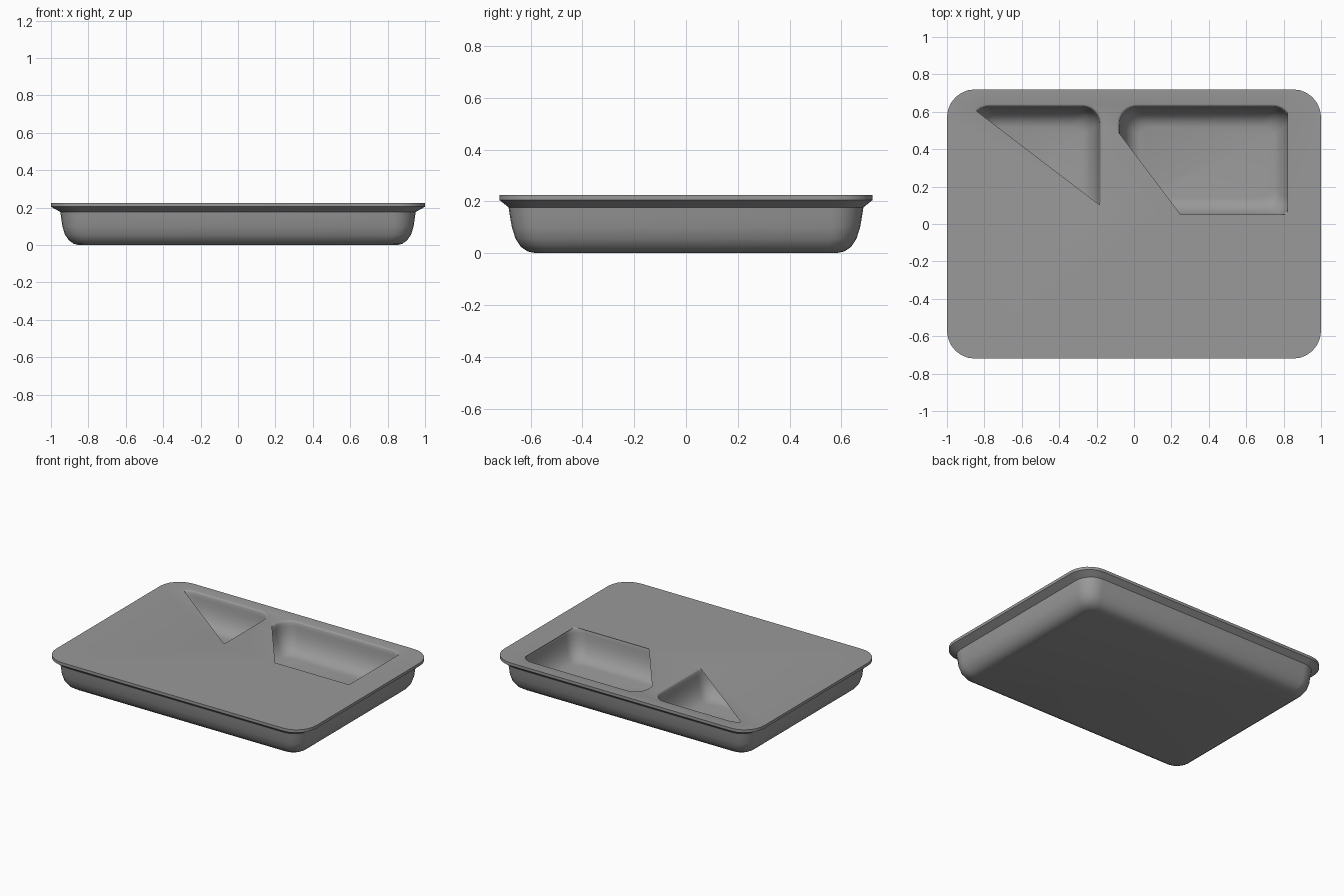
import bpy, bmesh
from math import sin, cos, radians

if "Cube" in bpy.data.objects:
    bpy.data.objects.remove(bpy.data.objects["Cube"])


def arc(cx, cy, r, a0, a1, n=6):
    return [(cx + r * cos(radians(a0 + (a1 - a0) * i / n)),
             cy + r * sin(radians(a0 + (a1 - a0) * i / n))) for i in range(n + 1)]


def rounded_rect(x0, x1, y0, y1, r):
    pts = []
    for cx, cy, a in ((x1 - r, y0 + r, -90), (x1 - r, y1 - r, 0),
                      (x0 + r, y1 - r, 90), (x0 + r, y0 + r, 180)):
        pts += arc(cx, cy, r, a, a + 90)
    return pts


def add_ring(bm, pts, z):
    return [bm.verts.new((x, y, z)) for x, y in pts]


def loft(bm, rings):
    for a, b in zip(rings, rings[1:]):
        for i in range(len(a)):
            j = (i + 1) % len(a)
            bm.faces.new((a[i], a[j], b[j], b[i]))


# Tray shell: half width, half depth, corner radius, height
profile = [(.85, .58, .07, 0), (.877, .61, .08, .006), (.903, .637, .09, .024),
           (.925, .658, .10, .055), (.939, .672, .11, .10), (.946, .681, .12, .15),
           (.95, .685, .12, .177), (1, .72, .15, .205), (1, .72, .15, .225)]
bm = bmesh.new()
rings = [add_ring(bm, rounded_rect(-hx, hx, -hy, hy, r), z) for hx, hy, r, z in profile]
loft(bm, rings)
bm.faces.new(rings[0][::-1])

# Flat top, left open only over the two partly covered compartments
left_hole = (arc(-.78, .54, .1, 135, 90, 3) + arc(-.27, .54, .1, 90, 0)
             + arc(-.27, .12, .1, 0, -15, 1))
right_hole = ([(-.09, .5)] + arc(.01, .54, .1, 180, 90) + arc(.75, .54, .1, 90, 45, 3)
              + [(.82, .05), (.25, .05)])
loops = [rings[-1], add_ring(bm, left_hole, .225), add_ring(bm, right_hole, .225)]
edges = []
for loop in loops:
    for a, b in zip(loop, loop[1:] + loop[:1]):
        edges.append(bm.edges.get((a, b)) or bm.edges.new((a, b)))
bmesh.ops.triangle_fill(bm, edges=edges, use_beauty=True, normal=(0, 0, 1))

# Compartment wells with rounded lips: inset from the opening and height
well = [(0, .225), (.005, .2235), (.009, .22), (.012, .214), (.015, .19), (.02, .15),
        (.03, .11), (.046, .075), (.068, .048), (.093, .031), (.12, .025)]
for x0, x1 in ((-.88, -.17), (-.09, .85)):
    rings = [add_ring(bm, rounded_rect(x0 + d, x1 - d, .02 + d, .64 - d, .1 - d * .4), z)
             for d, z in well]
    loft(bm, rings)
    bm.faces.new(rings[-1])
bmesh.ops.remove_doubles(bm, verts=bm.verts, dist=.0005)

mesh = bpy.data.meshes.new("compartment_tray")
bm.to_mesh(mesh)
bm.free()
tray = bpy.data.objects.new("compartment_tray", mesh)
bpy.context.collection.objects.link(tray)

# Dark grey finish
mat = bpy.data.materials.new("dark_grey")
mat.diffuse_color = (.32, .32, .32, 1)
mat.use_nodes = True
mat.node_tree.nodes["Principled BSDF"].inputs["Base Color"].default_value = mat.diffuse_color
mesh.materials.append(mat)

tray.select_set(True)
bpy.context.view_layer.objects.active = tray
bpy.ops.object.shade_smooth_by_angle(angle=radians(30))
